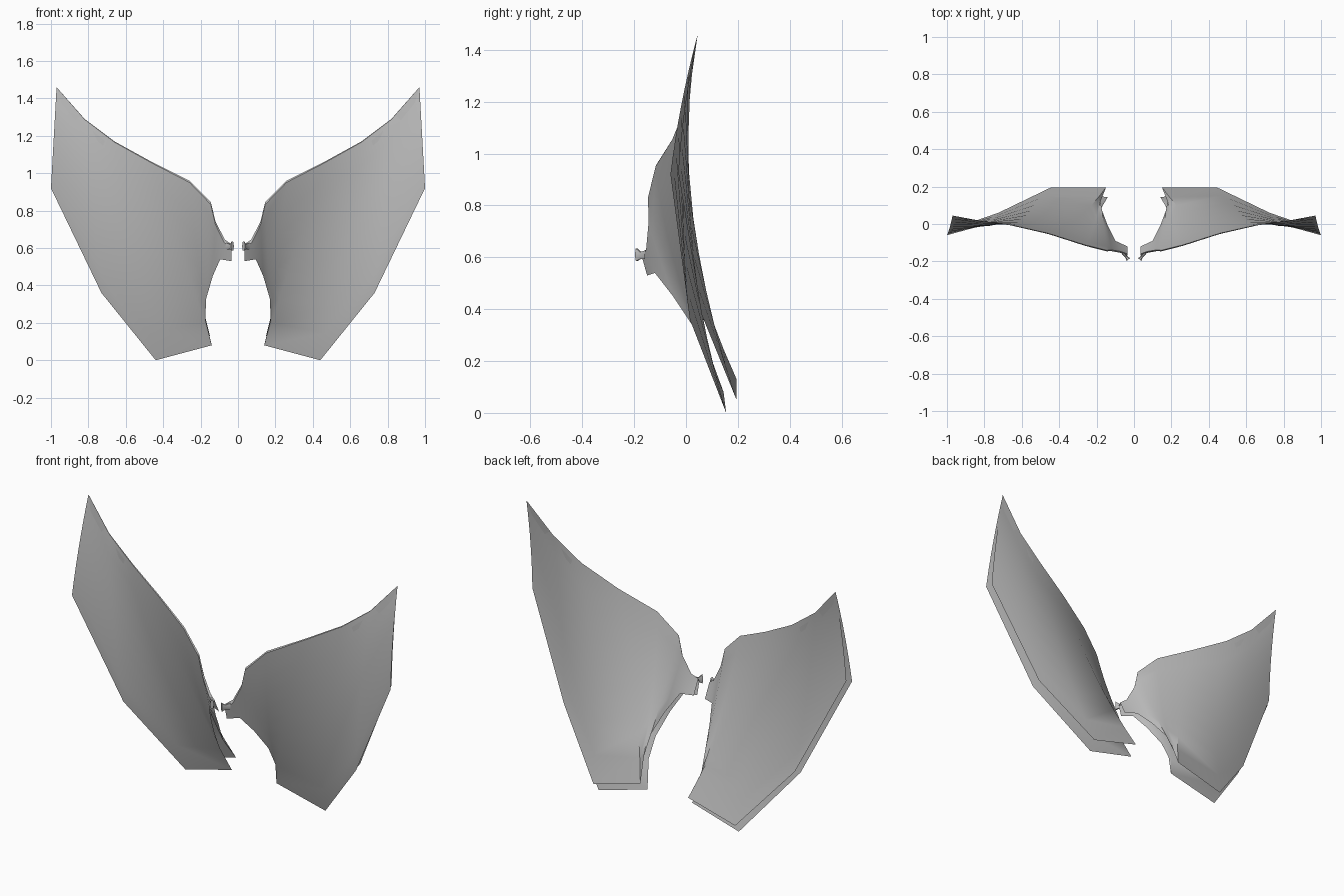
import bpy, bmesh, math
from mathutils import Vector

cube = bpy.data.objects.get("Cube")
if cube:
    bpy.data.objects.remove(cube, do_unlink=True)

grey = bpy.data.materials.new("membrane grey")
grey.use_nodes = True
color = (0.5, 0.5, 0.5, 1)
grey.diffuse_color = color
grey.node_tree.nodes["Principled BSDF"].inputs["Base Color"].default_value = color

# Leading edge from root to tip, then the loose edges of the front and back skins
LEAD = [(.035, -.175, .62), (.07, -.16, .645), (.12, -.15, .74), (.145, -.15, .845),
        (.26, -.12, .96), (.46, -.055, 1.06), (.66, -.008, 1.17), (.82, .015, 1.29),
        (.97, .045, 1.46)]
FRONT = [(.035, -.15, .53), (.095, -.12, .54), (.135, -.05, .45), (.17, .03, .33),
         (.175, .085, .22), (.14, .145, .08), (.44, .155, 0), (.73, .015, .36),
         (1, -.06, .92)]
BACK = [(.035, -.12, .54), (.1, -.09, .545), (.14, -.01, .46), (.17, .07, .36),
        (.18, .12, .25), (.15, .195, .13), (.445, .195, .05), (.725, .06, .38),
        (.985, -.03, .93)]
BOW = [0, 0, 0, .01, .03, .045, .045, .025, .01]
ROWS = 8


def finish(name, bm, side):
    """Mirror to the wanted side and make a smooth object."""
    for v in bm.verts:
        v.co.x *= side
    if side < 0:
        bmesh.ops.reverse_faces(bm, faces=bm.faces)
    mesh = bpy.data.meshes.new(name)
    bm.to_mesh(mesh)
    bm.free()
    mesh.materials.append(grey)
    obj = bpy.data.objects.new(name, mesh)
    bpy.context.collection.objects.link(obj)
    bpy.ops.object.select_all(action="DESELECT")
    obj.select_set(True)
    bpy.context.view_layer.objects.active = obj
    bpy.ops.object.shade_smooth_by_angle(angle=math.radians(40))


def chord(start, end, bow):
    """Points across one skin, bowed towards the front."""
    pts = []
    for i in range(ROWS + 1):
        t = i / ROWS
        p = start.lerp(end, t)
        p.y -= bow * 4 * t * (1 - t)
        pts.append(p)
    return pts


def loft(bm, sections, closed=False):
    rings = [[bm.verts.new(p) for p in s] for s in sections]
    n = len(rings[0])
    for a, b in zip(rings, rings[1:]):
        for i in range(n if closed else n - 1):
            j = (i + 1) % n
            bm.faces.new((a[i], a[j], b[j], b[i]))
    return rings


def wing(name, side):
    # Two open skins joined by a narrow rim along the leading edge
    bm = bmesh.new()
    sections = []
    for k, (l, f, b) in enumerate(zip(LEAD, FRONT, BACK)):
        l, f, b = Vector(l), Vector(f), Vector(b)
        taper = 1 - k / (len(LEAD) - 1)
        rim = l + (f - l).normalized() * .02 * taper
        ridge = l + Vector((0, .015 * taper, 0))
        front = chord(rim, f, BOW[k])
        back = chord(ridge, b, BOW[k])
        sections.append(front[::-1] + back)
    loft(bm, sections)
    bmesh.ops.remove_doubles(bm, verts=bm.verts, dist=.0005)
    finish(name, bm, side)


def root_joint(name, side):
    # Small flared stub where the wing attaches
    bm = bmesh.new()
    path = [((.06, -.155, .61), .02), ((.042, -.175, .607), .015), ((.03, -.19, .61), .028)]
    axis = (Vector(path[-1][0]) - Vector(path[0][0])).normalized()
    u = axis.cross(Vector((0, 0, 1))).normalized()
    sections = []
    for c, r in path:
        ring = []
        for i in range(6):
            a = math.tau * i / 6
            ring.append(Vector(c) + u * math.cos(a) * r * .4 + Vector((0, 0, math.sin(a) * r)))
        sections.append(ring)
    rings = loft(bm, sections, closed=True)
    bm.faces.new(rings[-1])
    bmesh.ops.recalc_face_normals(bm, faces=bm.faces)
    finish(name, bm, side)


for label, side in (("left", 1), ("right", -1)):
    wing(label + "_wing", side)
    root_joint(label + "_wing_root", side)
